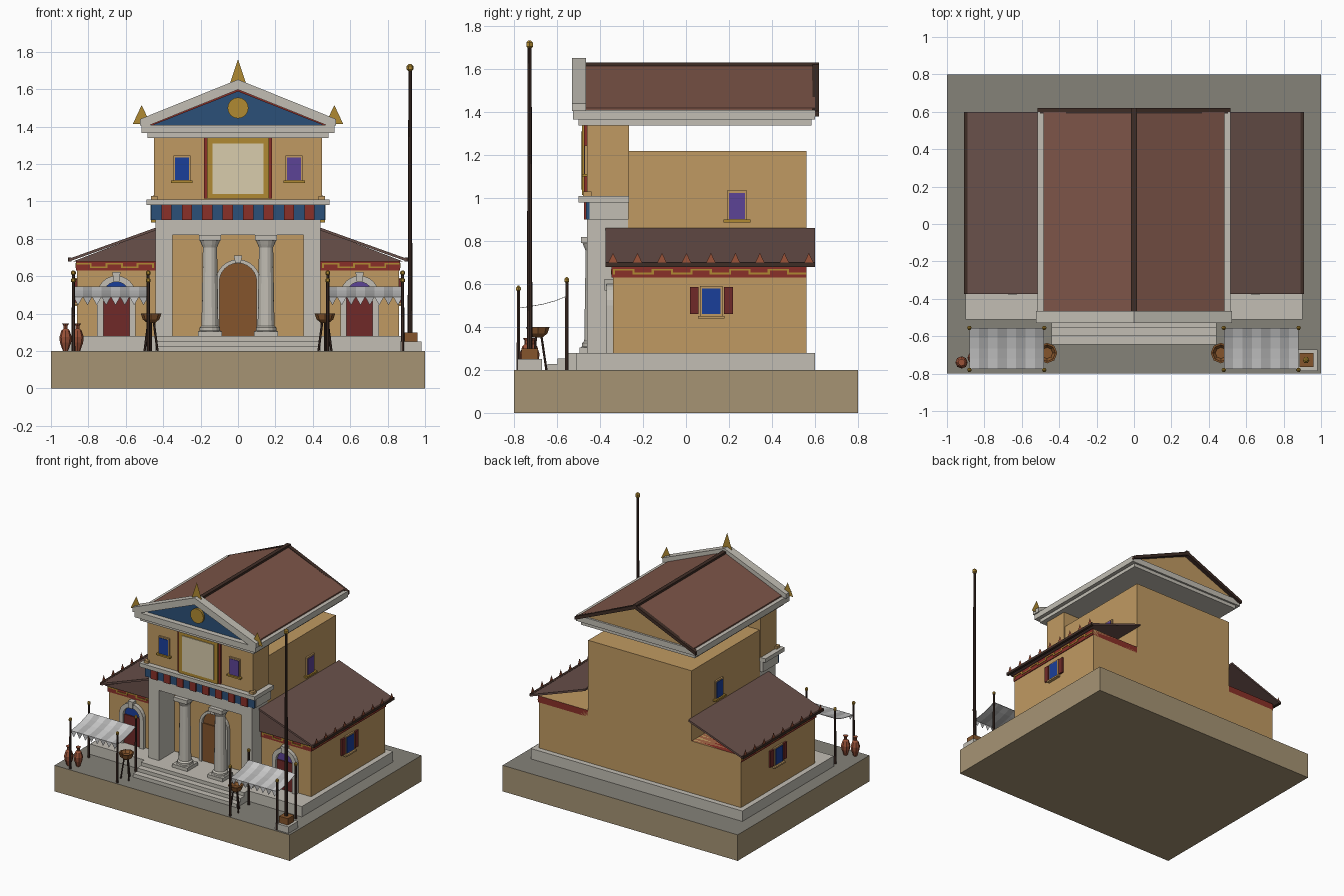
import bpy, bmesh, math
from mathutils import Vector

if "Cube" in bpy.data.objects:
    bpy.data.objects.remove(bpy.data.objects["Cube"])


def mat(name, h):
    m = bpy.data.materials.new(name)
    c = [int(h[i:i + 2], 16) / 255 for i in (0, 2, 4)]
    m.diffuse_color = [((v + .055) / 1.055) ** 2.4 if v > .04 else v / 12.92 for v in c] + [1]
    m.use_nodes = True
    m.node_tree.nodes["Principled BSDF"].inputs["Base Color"].default_value = m.diffuse_color
    return m


TAN, STONE, PAVE, EARTH = mat("tan", "c09a62"), mat("stone", "c2beb4"), mat("pave", "858279"), mat("earth", "a69474")
ROOF, WROOF, DARK, WOOD = mat("roof", "7d5548"), mat("wing_roof", "69504a"), mat("dark", "3f2d26"), mat("wood", "85552c")
RED, BLUE, GOLD, CREAM = mat("red", "8a3028"), mat("blue", "2b5078"), mat("gold", "b08a32"), mat("cream", "d8ccac")
GLASSB, GLASSP, MAROON, CLAY = mat("blue_glass", "1a3f9a"), mat("purple_glass", "5c4496"), mat("maroon", "702a28"), mat("clay", "9a5238")
WHITE, GREY = mat("white_cloth", "e6e6e6"), mat("grey_cloth", "b0b0b0")


def finish(name, bm, m):
    bmesh.ops.recalc_face_normals(bm, faces=bm.faces)
    me = bpy.data.meshes.new(name)
    bm.to_mesh(me)
    bm.free()
    o = bpy.data.objects.new(name, me)
    bpy.context.collection.objects.link(o)
    me.materials.append(m)
    return o


def prism(name, pts, axis, a, b, m):
    """Extrude a 2D profile along axis from a to b (flat sheet when a == b)."""
    put = {'x': lambda u, v: (a, u, v), 'y': lambda u, v: (u, a, v), 'z': lambda u, v: (u, v, a)}[axis]
    bm = bmesh.new()
    f = bm.faces.new([bm.verts.new(put(*p)) for p in pts])
    if a != b:
        r = bmesh.ops.extrude_face_region(bm, geom=[f])
        d = Vector([(b - a) * (axis == k) for k in 'xyz'])
        bmesh.ops.translate(bm, vec=d, verts=[g for g in r['geom'] if isinstance(g, bmesh.types.BMVert)])
        if f.is_valid and len(f.edges[0].link_faces) < 2:
            bm.faces.new(list(f.verts))
    return finish(name, bm, m)


def box(name, x0, x1, y0, y1, z0, z1, m):
    return prism(name, [(x0, y0), (x1, y0), (x1, y1), (x0, y1)], 'z', z0, z1, m)


def lathe(name, x, y, prof, n, m, z=0):
    bm = bmesh.new()
    rings = [[bm.verts.new((x + r * math.cos(2 * math.pi * i / n), y + r * math.sin(2 * math.pi * i / n), z + h))
              for i in range(n)] for r, h in prof]
    for p, q in zip(rings, rings[1:]):
        for i in range(n):
            bm.faces.new((p[i], p[i - 1], q[i - 1], q[i]))
    bm.faces.new(rings[0])
    bm.faces.new(rings[-1])
    return finish(name, bm, m)


def rod(name, p, q, r, m, n=6):
    p, q = Vector(p), Vector(q)
    o = lathe(name, 0, 0, [(r, 0), (r, (q - p).length)], n, m)
    o.location = p
    o.rotation_euler = (q - p).to_track_quat('Z', 'Y').to_euler()
    return o


def ball(name, x, y, z, r, m):
    lathe(name, x, y, [(.3 * r, -r), (.9 * r, -.45 * r), (.9 * r, .45 * r), (.3 * r, r)], 6, m, z)


def arc(cx, cz, r, n=12):
    return [(cx + r * math.cos(math.pi * i / n), cz + r * math.sin(math.pi * i / n)) for i in range(n + 1)]


def arch_door(name, cx, y, r, w, spring, leaf_top, fan, leaf):
    """Stone surround, fanlight, leaf and keystone of an arched doorway."""
    R = r + w
    prism(name + "_surround", [(cx + R, .28)] + arc(cx, spring, R) + [(cx - R, .28), (cx - r, .28)]
          + arc(cx, spring, r)[::-1] + [(cx + r, .28)], 'y', y, y - .03, STONE)
    prism(name + "_fanlight", [(cx + r, .28)] + arc(cx, spring, r) + [(cx - r, .28)], 'y', y, y - .008, fan)
    box(name + "_leaf", cx - r, cx + r, y - .016, y, .28, leaf_top, leaf)
    t = spring + R
    prism(name + "_keystone", [(cx - .015, t - w), (cx + .015, t - w), (cx + .022, t + .02), (cx - .022, t + .02)],
          'y', y, y - .04, STONE)


# terrace base, plinth and steps
base = box("terrace", -1, 1, -.8, .8, 0, .2, EARTH)
base.data.materials.append(PAVE)
for f in base.data.polygons:
    f.material_index = int(f.normal.z > .5)
box("plinth", -.9, .9, -.51, .6, .2, .28, STONE)
for i in range(3):
    box("front_step", -.44, .44, -.645 + .046 * i, -.5, .2, .227 + .0265 * i, STONE)

# main hall and upper front block
box("hall", -.44, .44, -.27, .56, .28, 1.22, TAN)
box("upper_front", -.45, .45, -.46, -.265, 1.0, 1.338, TAN)

# portico
box("portico_lintel", -.44, .44, -.46, -.27, .82, .9, STONE)
box("frieze_band", -.465, .465, -.465, -.27, .9, .98, BLUE)
box("frieze_side_core", -.467, .467, -.45, -.268, .9, .98, STONE)
for i in range(8):
    x = -.383 + .1094 * i
    box("frieze_block", x - .027, x + .027, -.475, -.46, .9, .98, RED)
box("portico_cornice", -.49, .49, -.5, -.265, .98, 1.01, STONE)
arch_door("main_door", 0, -.27, .1, .02, .57, .57, WOOD, WOOD)
col = [(.062, 0), (.062, .025), (.055, .03), (.055, .045), (.045, .055), (.038, .475), (.045, .49), (.055, .515)]
for s in (-1, 1):
    box("pilaster", s * .35, s * .44, -.46, -.27, .28, .82, STONE)
    x = s * .15
    lathe("column", x, -.43, col, 14, STONE, .28)
    box("column_base", x - .065, x + .065, -.495, -.365, .28, .305, STONE)
    box("column_capital", x - .058, x + .058, -.49, -.372, .79, .82, STONE)

# upper front panel and windows
box("panel_frame", -.165, .165, -.485, -.455, 1.015, 1.338, GOLD)
box("panel_face", -.135, .135, -.49, -.48, 1.04, 1.31, CREAM)
for s in (-1, 1):
    box("panel_strip", s * .165, s * .182, -.475, -.455, 1.015, 1.338, RED)
    box("corner_block", s * .43, s * .465, -.48, -.44, 1.01, 1.03, TAN)
    x = s * .3
    box("upper_window_frame", x - .045, x + .045, -.472, -.455, 1.1, 1.245, TAN)
    box("upper_window_pane", x - .037, x + .037, -.476, -.46, 1.115, 1.235, GLASSB if s < 0 else GLASSP)
    box("upper_window_sill", x - .058, x + .058, -.485, -.455, 1.1, 1.112, GOLD)

# main roof: cornice, slopes, gable ends
box("roof_cornice_lower", -.485, .485, -.5, .585, 1.338, 1.365, STONE)
box("roof_cornice_upper", -.515, .515, -.525, .6, 1.365, 1.41, STONE)
prism("pediment_face", [(-.47, 1.41), (.47, 1.41), (0, 1.605)], 'y', -.485, -.47, BLUE)
prism("rear_gable", [(-.47, 1.41), (.47, 1.41), (0, 1.605)], 'y', .57, .585, TAN)
lathe_disc = [(.056 * math.cos(math.pi * i / 8), 1.5 + .056 * math.sin(math.pi * i / 8)) for i in range(16)]
prism("pediment_disc", lathe_disc, 'y', -.485, -.5, GOLD)
for s in (-1, 1):
    prism("roof_slope", [(0, 1.6), (s * .485, 1.4), (s * .485, 1.42), (0, 1.622)], 'y', -.47, .6, ROOF)
    prism("rear_rim", [(0, 1.6), (s * .515, 1.38), (s * .515, 1.405), (0, 1.628)], 'y', .59, .62, DARK)
    prism("pediment_rake", [(0, 1.598), (s * .48, 1.405), (s * .525, 1.405), (s * .525, 1.44), (0, 1.652)],
          'y', -.53, -.465, STONE)
    prism("pediment_trim", [(0, 1.588), (s * .45, 1.41), (s * .48, 1.41), (0, 1.602)], 'y', -.495, -.48, RED)
box("ridge_cap", -.015, .015, -.465, .62, 1.605, 1.632, DARK)
for x, z, w, h in ((0, 1.635, .042, .125), (-.515, 1.415, .047, .1), (.515, 1.415, .047, .1)):
    prism("roof_finial", [(x - w, z), (x + w, z), (x + .6 * w, z + .4 * h), (x, z + h), (x - .6 * w, z + .4 * h)],
          'y', -.5, -.5, GOLD)

for s in (-1, 1):
    # side wing with lean-to roof, open at the back
    box("wing", s * .43, s * .86, -.34, .56, .28, .68, TAN)
    prism("wing_roof", [(s * .44, .845), (s * .9, .68), (s * .9, .695), (s * .44, .86)], 'y', -.375, .6, WROOF)
    prism("wing_roof_front", [(s * .44, .68), (s * .88, .68), (s * .44, .85)], 'y', -.365, -.35, WROOF)
    box("wing_eave", s * .89, s * .91, -.375, .6, .68, .7, DARK)
    for i in range(9):
        y = -.34 + .114 * i
        prism("eave_spike", [(y - .024, .695), (y + .024, .695), (y, .745)], 'x', s * .905, s * .905, CLAY)
    # wing frieze with stepped gold key pattern
    box("wing_frieze", s * .44, s * .866, -.346, .56, .63, .68, RED)
    for i in range(10):
        y, z = -.34 + .09 * i, (.662, .645)[i % 2]
        box("key_bar", s * .86, s * .87, y, y + .09, z, z + .008, GOLD)
        box("key_link", s * .86, s * .87, y, y + .01, .645, .67, GOLD)
    for i in range(5):
        x, z = .45 + .083 * i, (.662, .645)[i % 2]
        box("key_bar_front", s * x, s * (x + .083), -.35, -.34, z, z + .008, GOLD)
        box("key_link_front", s * x, s * (x + .01), -.35, -.34, .645, .67, GOLD)
    arch_door("wing_door", s * .65, -.34, .07, .033, .5, .5, GLASSB if s < 0 else GLASSP, MAROON)
    # wing side window with shutters
    box("side_window_frame", s * .855, s * .872, .065, .17, .45, .59, TAN)
    box("side_window_pane", s * .86, s * .876, .075, .16, .46, .58, GLASSB)
    box("side_window_sill", s * .855, s * .885, .055, .18, .44, .452, TAN)
    for y in (.018, .178):
        box("shutter", s * .855, s * .873, y, y + .04, .46, .585, MAROON)
    # hall side window
    box("hall_window_frame", s * .435, s * .452, .19, .285, .89, 1.035, TAN)
    box("hall_window_pane", s * .44, s * .456, .2, .275, .902, 1.025, GLASSP if s > 0 else GLASSB)
    box("hall_window_sill", s * .435, s * .465, .175, .3, .887, .9, GOLD)

    # awning: striped sagging cloth, scalloped valance, four poles
    line = [(-.555, .545), (-.61, .523), (-.665, .508), (-.72, .498), (-.775, .49)]
    for i in range(8):
        x = .48 + .05 * i
        m = (GREY, WHITE)[i % 2]
        prism("awning_stripe", line + [(y, z - .003) for y, z in line[::-1]], 'x', s * x, s * (x + .05), m)
        prism("awning_scallop", [(s * x, .49), (s * (x + .05), .49), (s * (x + .025), .445)], 'y', -.776, -.776, m)
    for x in (.48, .88):
        for y, h in ((-.555, .61), (-.78, .57)):
            lathe("awning_pole", s * x, y, [(.01, .2), (.008, h)], 6, DARK)
            ball("pole_finial", s * x, y, h + .008, .014, GOLD)

    # tripod brazier
    bx, by = s * .465, -.69
    lathe("brazier_bowl", bx, by, [(.02, .35), (.045, .37), (.055, .4), (.045, .4), (.03, .38)], 8, WOOD)
    for k in range(3):
        a = math.pi / 2 + k * math.tau / 3
        c, d = math.cos(a), math.sin(a)
        rod("brazier_leg", (bx + .04 * c, by + .04 * d, .2), (bx + .015 * c, by + .015 * d, .37), .006, DARK)

# flagpole
box("flagpole_plinth", .865, .98, -.785, -.67, .2, .25, STONE)
box("flagpole_block", .885, .96, -.765, -.69, .25, .3, WOOD)
lathe("flagpole", .92, -.728, [(.013, .3), (.009, 1.7)], 8, DARK)
ball("flagpole_ball", .92, -.728, 1.715, .02, GOLD)

# clay jars
jar = [(.014, 0), (.03, .045), (.033, .075), (.022, .11), (.011, .12), (.011, .135), (.019, .148)]
for x, y in ((-.922, -.74), (-.858, -.715)):
    lathe("jar", x, y, jar, 8, CLAY, .2)
